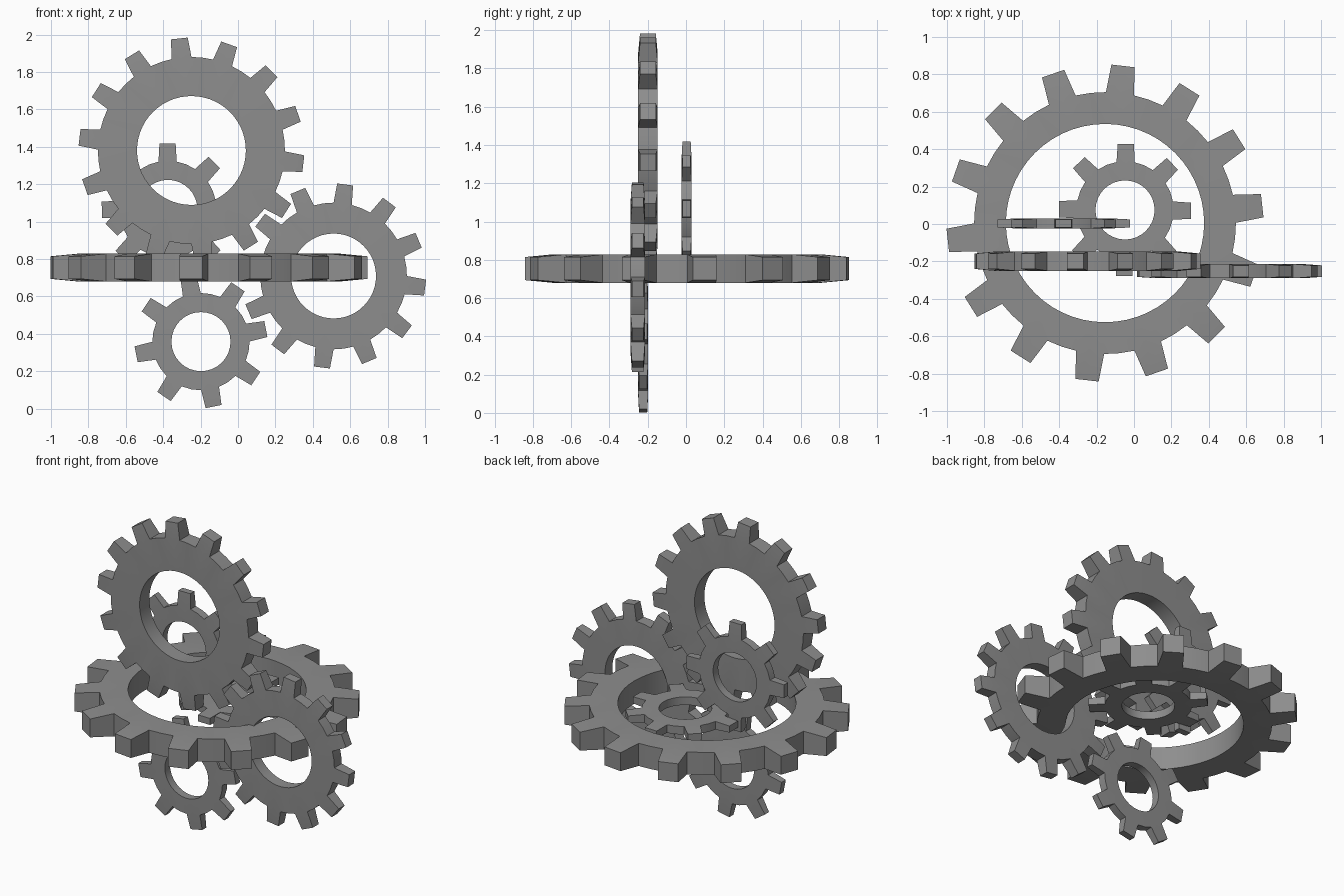
import bpy, bmesh, math

default = bpy.data.objects.get("Cube")
if default:
    bpy.data.objects.remove(default, do_unlink=True)

# Single grey metal
grey = bpy.data.materials.new("grey_metal")
grey.use_nodes = True
GREY = (0.27, 0.27, 0.27, 1)
grey.diffuse_color = GREY
grey.node_tree.nodes["Principled BSDF"].inputs["Base Color"].default_value = GREY


def gear(name, centre, teeth, phase, hole, root, tip, thick, upright, tip_frac=0.33):
    """Ring gear with trapezoid teeth that thin slightly towards the tips."""
    bm = bmesh.new()
    pitch = math.tau / teeth
    start = math.radians(phase)
    steps = (-0.24, 0.0, 0.24, 0.5)           # ring points per tooth, in pitches
    angles = [start + (i + s) * pitch for i in range(teeth) for s in steps]

    def circle_vert(r, a, z):
        return bm.verts.new((r * math.cos(a), r * math.sin(a), z))

    # One layer per side: hole ring, root ring and tooth tips
    layers = []
    for side in (1, -1):
        z = side * thick / 2
        inner = [circle_vert(hole, a, z) for a in angles]
        outer = [circle_vert(root, a, z) for a in angles]
        tips = [[circle_vert(tip, start + (i + s * tip_frac / 2) * pitch, z * 0.81)
                 for s in (-1, 1)] for i in range(teeth)]
        n = len(angles)
        rim = []
        for i in range(teeth):
            k = 4 * i
            bm.faces.new((outer[k], tips[i][0], tips[i][1], outer[k + 2], outer[k + 1]))
            rim += [outer[k], *tips[i], outer[k + 2], outer[k + 3]]
        for k in range(n):
            j = (k + 1) % n
            bm.faces.new((inner[k], outer[k], outer[j], inner[j]))
        layers.append((inner, rim))

    # Walls of the hole and of the toothed rim
    for top, bottom in zip(*layers):
        for k in range(len(top)):
            j = (k + 1) % len(top)
            bm.faces.new((top[k], top[j], bottom[j], bottom[k]))
    bmesh.ops.recalc_face_normals(bm, faces=bm.faces)

    mesh = bpy.data.meshes.new(name)
    bm.to_mesh(mesh)
    bm.free()
    mesh.materials.append(grey)
    obj = bpy.data.objects.new(name, mesh)
    bpy.context.collection.objects.link(obj)
    obj.location = centre
    if upright:
        obj.rotation_euler.x = math.pi / 2
    bpy.ops.object.select_all(action='DESELECT')
    obj.select_set(True)
    bpy.context.view_layer.objects.active = obj
    bpy.ops.object.shade_smooth_by_angle(angle=math.radians(30))


# Flat-lying gears
gear("large_flat_gear", (-0.155, 0.005, 0.754), 14, 6.3, 0.53, 0.70, 0.848, 0.149, False)
gear("small_flat_gear", (-0.048, 0.075, 0.765), 8, -0.7, 0.158, 0.26, 0.356, 0.053, False, 0.31)

# Upright gears
gear("upper_gear", (-0.249, -0.199, 1.38), 14, 19.0, 0.291, 0.50, 0.604, 0.102, True)
gear("side_gear", (0.511, -0.252, 0.709), 12, 22.8, 0.227, 0.392, 0.495, 0.076, True)
gear("lower_gear", (-0.198, -0.224, 0.358), 8, 11.0, 0.158, 0.26, 0.356, 0.053, True, 0.31)
gear("rear_gear", (-0.375, 0.003, 1.065), 8, 0.3, 0.158, 0.26, 0.356, 0.053, True, 0.31)
